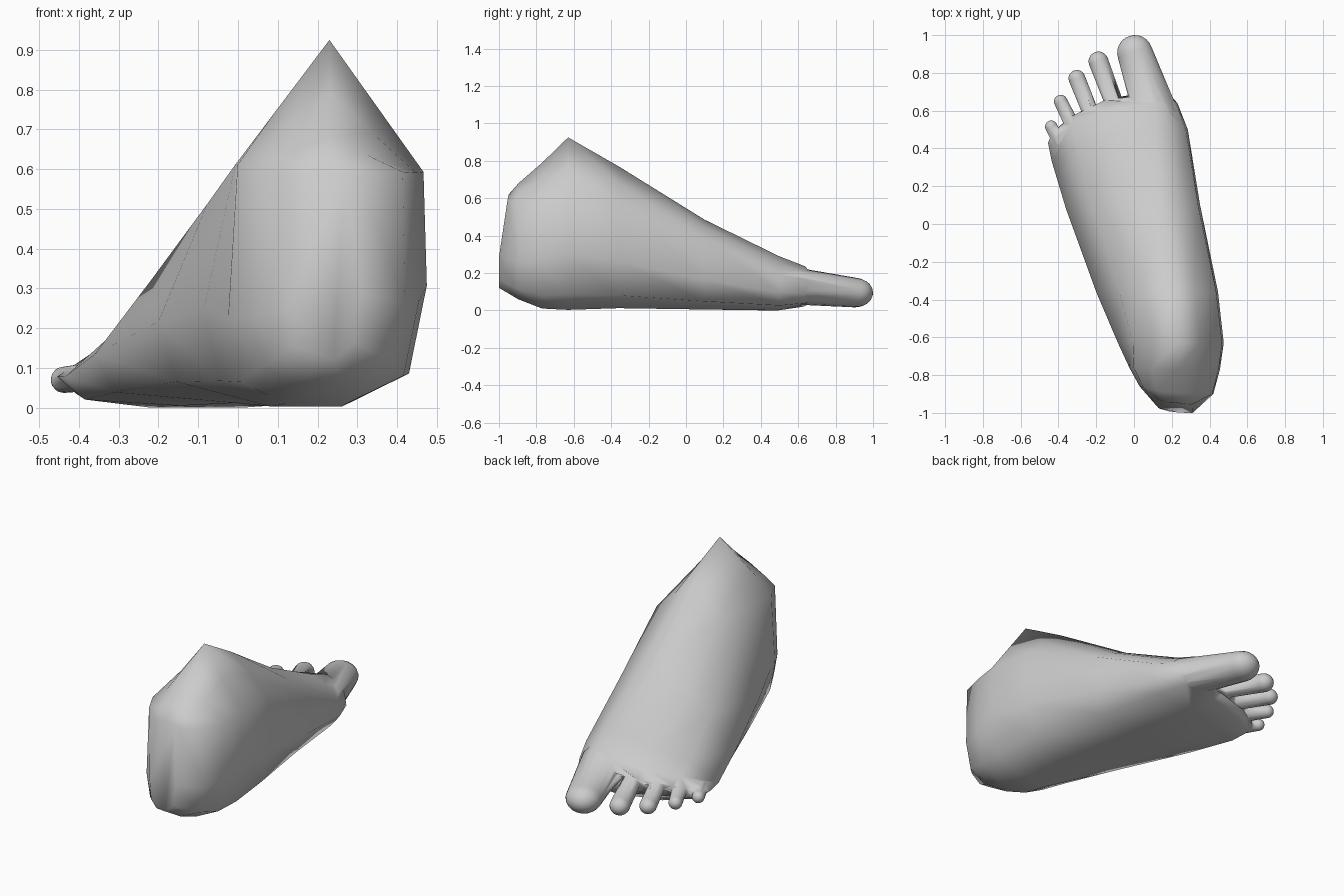
import bpy, bmesh
from mathutils import Vector

if "Cube" in bpy.data.objects:
    bpy.data.objects.remove(bpy.data.objects["Cube"])


def make_object(name, bm):
    bmesh.ops.recalc_face_normals(bm, faces=bm.faces)
    for f in bm.faces:
        f.smooth = True
    mesh = bpy.data.meshes.new(name)
    bm.to_mesh(mesh)
    bm.free()
    ob = bpy.data.objects.new(name, mesh)
    bpy.context.collection.objects.link(ob)
    return ob


def section(yl, yr, xl, xr, zb, zt, ridge, bulge, rv, lu, lv):
    """Closed cross-section: ridge on top, two shoulders, steep sides, flat sole."""
    r = (ridge - xl) / (xr - xl)
    prof = [(r, 1), ((r + .985) / 2, (1 + rv) / 2 + bulge), (.985, rv), (1, .33), (.92, .09),
            (.62, 0), (.3, 0), (.07, .07), (0, .27), (lu, lv),
            (lu + .4 * (r - lu), lv + .4 * (1 - lv) + bulge)]
    lean = .05 if yr < -.95 else 0
    return [Vector((xl + u * (xr - xl),
                    yr - (yr - yl) * (1 - u) ** 3 + lean * max(0, v - .33) * 1.5,
                    zb + v * (zt - zb))) for u, v in prof]


# Foot body, heel to toe line:
# yl, yr, xl, xr, zb, zt, ridge x, bulge, right shoulder v, left shoulder u, v
sections = [
    (-.975, -1.0, .13, .31, .12, .62, .23, 0, .92, .05, .92),
    (-.86, -.90, .03, .42, .06, .68, .23, 0, .86, .05, .88),
    (-.76, -.77, -.025, .455, .01, .79, .23, 0, .745, .05, .77),
    (-.63, -.63, -.085, .475, .003, .925, .23, 0, .64, .14, .66),
    (-.36, -.36, -.20, .445, .012, .77, .21, .01, .75, .19, .66),
    (.08, .10, -.36, .35, .005, .485, .14, .03, .79, .20, .66),
    (.33, .50, -.435, .285, 0, .29, .11, .04, .66, .18, .67),
    (.43, .64, -.455, .23, .02, .235, .11, .04, .64, .18, .66),
    (.48, .69, -.435, .185, .045, .165, .10, .04, .64, .18, .66),
]
bm = bmesh.new()
rings = [[bm.verts.new(p) for p in section(*s)] for s in sections]
for a, b in zip(rings, rings[1:]):
    n = len(a)
    for i in range(n):
        j = (i + 1) % n
        bm.faces.new((a[i], a[j], b[j], b[i]))
bm.faces.new(rings[0])
bm.faces.new(rings[-1])
foot = make_object("foot", bm)


def toe(name, base, tip, r0, r1, flat=.8):
    """Tapered capsule from base centre to tip centre."""
    base, tip = Vector(base), Vector(tip)
    rot = (tip - base).to_track_quat('Z', 'Y')
    bm = bmesh.new()
    bmesh.ops.create_uvsphere(bm, u_segments=18, v_segments=12, radius=1)
    for v in bm.verts:
        at_tip = v.co.z > -.01
        off = rot @ v.co * (r1 if at_tip else r0)
        off.z *= flat
        v.co = (tip if at_tip else base) + off
    return make_object(name, bm)


# Five toes
toes = [
    toe("big_toe", (.112, .59, .13), (.005, .905, .095), .125, .095, .83),
    toe("second_toe", (-.09, .60, .115), (-.188, .86, .085), .05, .053, .95),
    toe("third_toe", (-.21, .54, .105), (-.302, .77, .08), .044, .045, .95),
    toe("fourth_toe", (-.315, .50, .09), (-.388, .648, .075), .042, .036, 1),
    toe("little_toe", (-.395, .43, .075), (-.438, .515, .07), .036, .033, 1),
]

# Fuse toes into the foot
bpy.context.view_layer.objects.active = foot
for t in toes:
    m = foot.modifiers.new("fuse", 'BOOLEAN')
    m.operation = 'UNION'
    m.solver = 'EXACT'
    m.object = t
    bpy.ops.object.modifier_apply(modifier=m.name)
    bpy.data.objects.remove(t, do_unlink=True)
for p in foot.data.polygons:
    p.use_smooth = True
